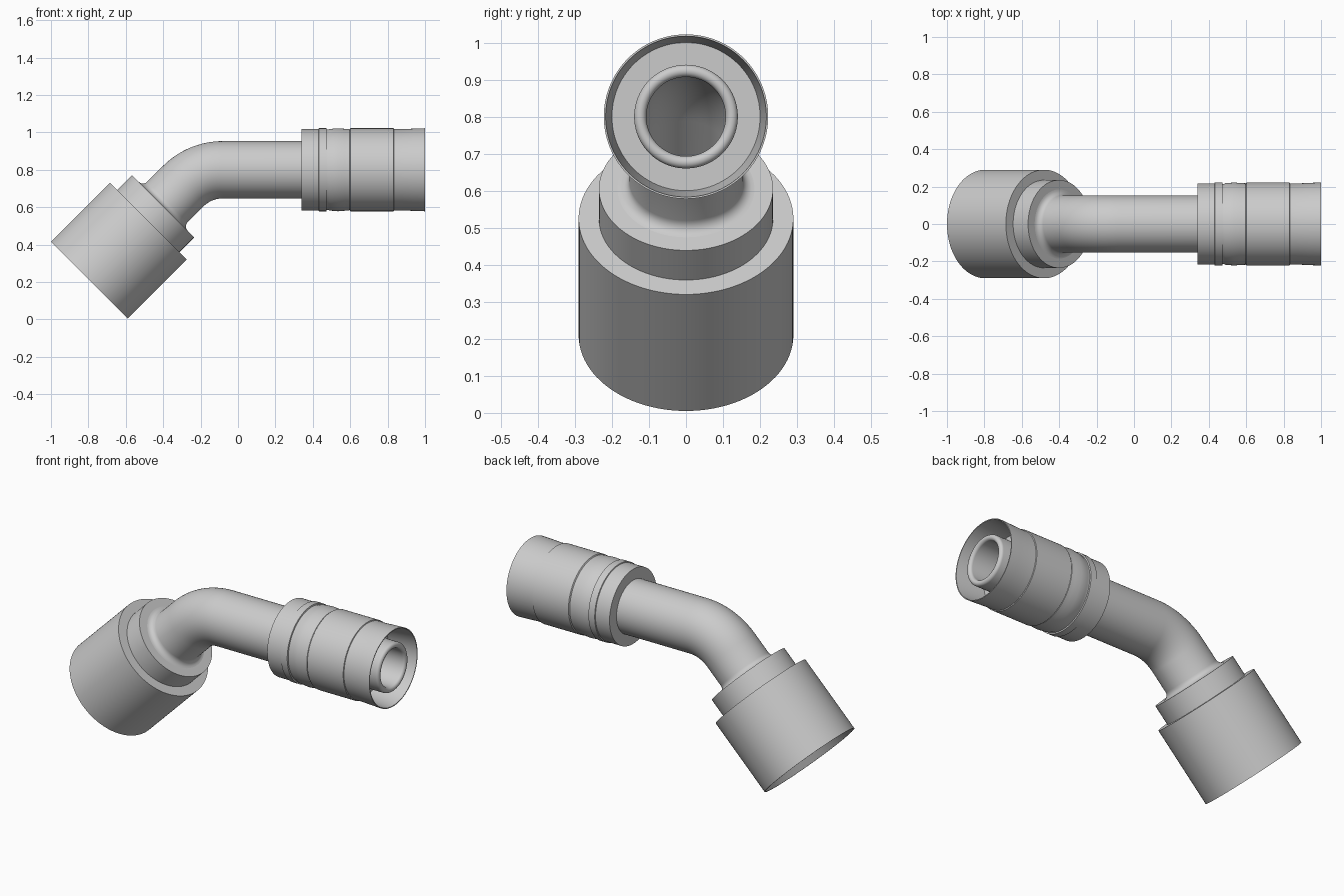
import bpy, bmesh
from math import sin, cos, tan, pi
from mathutils import Vector

if "Cube" in bpy.data.objects:
    bpy.data.objects.remove(bpy.data.objects["Cube"])

SIDES = 96
Z, R, TURN = 0.80, 0.30, pi / 4            # pipe height, bend radius, bend angle
CORNER = -0.205                            # x where both straight axes meet
TAN = R * tan(TURN / 2)
L1 = 0.834 - TAN                           # straight length, nut mouth to bend
ARC = R * TURN
S_END = L1 + ARC
X0 = CORNER + TAN                          # x where the bend ends


def frame(s):
    """Centre and in-plane normal at distance s along the fitting's axis."""
    th = TURN * min(1, max(0, 1 - (s - L1) / ARC))
    t, n = Vector((cos(th), 0, sin(th))), Vector((-sin(th), 0, cos(th)))
    c = Vector((X0, 0, Z - R)) + R * n
    c += t * (min(0, s - L1) + max(0, s - S_END))
    return c, n


def at_x(x):
    return S_END + x - X0


def sweep(name, profile):
    """Ring-shaped solid: closed (distance, radius) profile around the axis."""
    bm = bmesh.new()
    rings = []
    for s, r in profile:
        c, n = frame(s)
        rings.append([bm.verts.new(c + r * (cos(a) * n + sin(a) * Vector((0, 1, 0))))
                      for a in (2 * pi * i / SIDES for i in range(SIDES))])
    for k, a in enumerate(rings):
        b = rings[(k + 1) % len(rings)]
        for i in range(SIDES):
            j = (i + 1) % SIDES
            bm.faces.new((a[i], a[j], b[j], b[i]))
    bmesh.ops.recalc_face_normals(bm, faces=bm.faces)
    me = bpy.data.meshes.new(name)
    bm.to_mesh(me)
    bm.free()
    ob = bpy.data.objects.new(name, me)
    bpy.context.collection.objects.link(ob)
    bpy.ops.object.select_all(action='DESELECT')
    ob.select_set(True)
    bpy.context.view_layer.objects.active = ob
    bpy.ops.object.shade_smooth_by_angle(angle=pi / 6)
    return ob


# swivel nut with stepped collar and open mouth
sweep("swivel_nut", [
    (0, 0.283), (0, 0.29), (0.445, 0.29), (0.445, 0.235), (0.558, 0.235),
    (0.558, 0.14), (0.28, 0.14), (0.28, 0.255), (0.045, 0.255)])

# bent pipe: tapered nose, fillet at the collar, rounded lip, hollow bore
bend = [L1 + ARC * i / 16 for i in range(17)]
fillet = [(0.59 - 0.032 * cos(a), 0.185 - 0.032 * sin(a))
          for a in (pi / 2 * i / 6 for i in range(7))]
lip_x = 1.0 - 0.0165
lip = [(at_x(lip_x) + 0.0165 * sin(a), 0.1235 + 0.0165 * cos(a))
       for a in (pi * i / 10 for i in range(11))]
sweep("bent_pipe",
      [(0.14, 0.107), (0.14, 0.15), (0.27, 0.215), (0.30, 0.215), (0.30, 0.16), (0.54, 0.16),
       (0.54, 0.185)] + fillet
      + [(s, 0.153) for s in bend] + [(at_x(0.36), 0.153), (at_x(0.36), 0.14)] + lip
      + [(s, 0.107) for s in reversed(bend)])

# crimped ferrule with shallow bands and a tapered open end
sweep("ferrule", [(at_x(x), r) for x, r in (
    (0.34, 0.13), (0.34, 0.217), (0.43, 0.217), (0.432, 0.222), (0.472, 0.222),
    (0.474, 0.215), (0.482, 0.215), (0.49, 0.218), (0.535, 0.222), (0.57, 0.219),
    (0.595, 0.218), (0.597, 0.215), (0.601, 0.222), (0.832, 0.222), (0.834, 0.217),
    (0.88, 0.217), (0.94, 0.220), (1.0, 0.222), (1.0, 0.217), (0.83, 0.20), (0.83, 0.13))])
